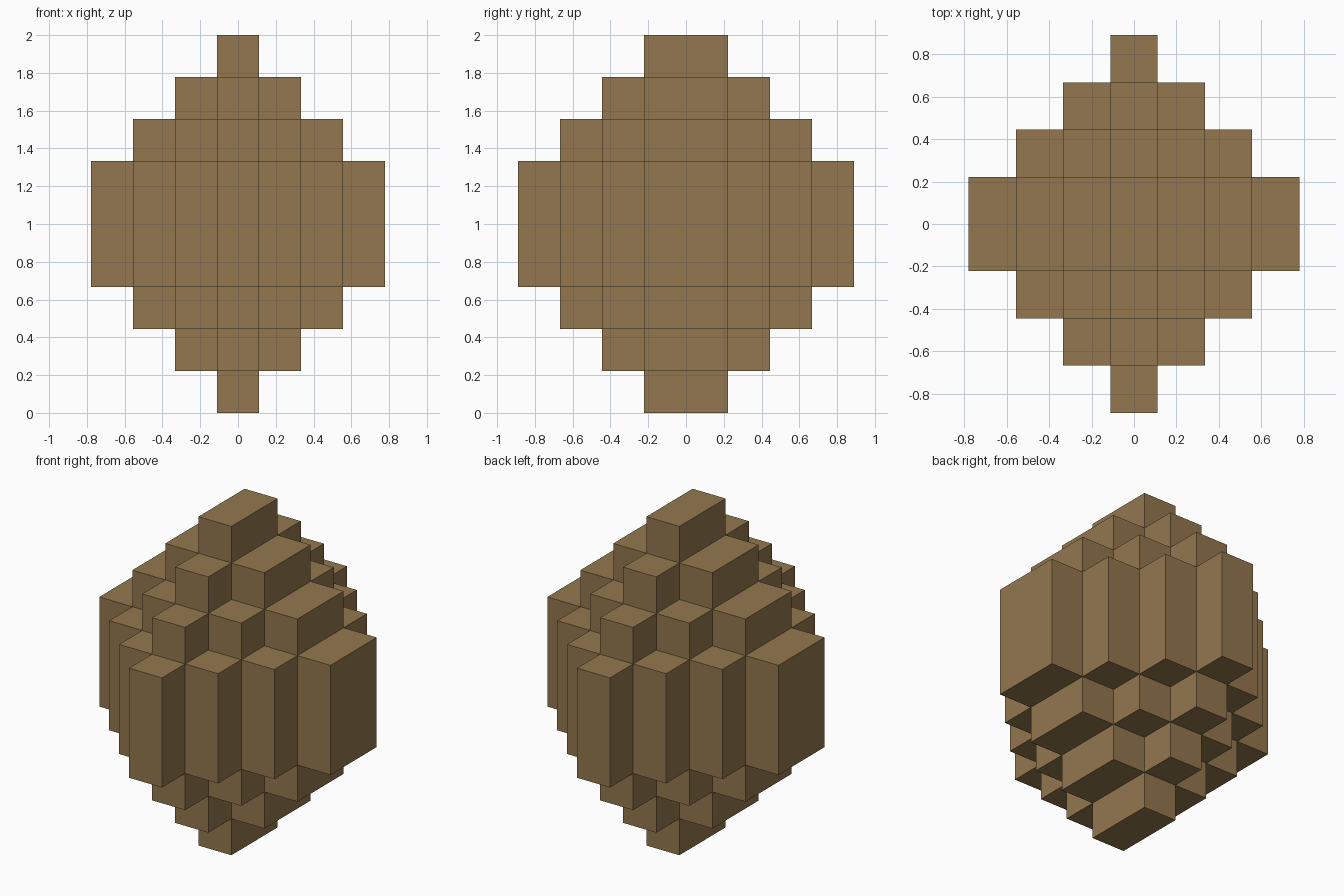
import bpy
import bmesh
from mathutils import Vector

old = bpy.data.objects.get("Cube")
if old:
    bpy.data.objects.remove(old, do_unlink=True)

U = 2 / 9          # block size
REACH = 3          # steps from the middle to each tip
WAIST = 1.5        # half height of the outermost columns, in blocks

brown = bpy.data.materials.new("earth_brown")
brown.use_nodes = True
colour = (0.29, 0.185, 0.077, 1)
brown.diffuse_color = colour
brown.node_tree.nodes["Principled BSDF"].inputs["Base Color"].default_value = colour


def half_height(x, y):
    """Half height of the column centred at x, y (0 when there is none)."""
    steps = REACH - round(abs(x) + abs(y) - 0.5)
    return WAIST + steps if steps >= 0 else 0


bm = bmesh.new()


def quad(centre, a, b):
    corners = [centre - a - b, centre + a - b, centre + a + b, centre - a + b]
    bm.faces.new([bm.verts.new(c * U) for c in corners])


# Stepped body: column ends, then the walls where a neighbour is shorter
columns = [(i, j + 0.5) for i in range(-REACH, REACH + 1)
           for j in range(-REACH - 1, REACH + 1)]
for x, y in columns:
    h = half_height(x, y)
    if not h:
        continue
    for s in (-1, 1):
        quad(Vector((x, y, s * h)), Vector((0.5, 0, 0)), Vector((0, s * 0.5, 0)))
    for dx, dy in ((1, 0), (-1, 0), (0, 1), (0, -1)):
        low = half_height(x + dx, y + dy)
        if low >= h:
            continue
        side = Vector((-dy, dx, 0)) / 2
        spans = [(low, h), (-h, -low)] if low else [(-h, h)]
        for z0, z1 in spans:
            middle = Vector((x + dx / 2, y + dy / 2, (z0 + z1) / 2))
            quad(middle, side, Vector((0, 0, (z1 - z0) / 2)))

# Weld into one closed shell and merge coplanar neighbours
bmesh.ops.remove_doubles(bm, verts=bm.verts[:], dist=0.001)
bmesh.ops.dissolve_limit(bm, angle_limit=0.01, verts=bm.verts[:], edges=bm.edges[:])
bmesh.ops.recalc_face_normals(bm, faces=bm.faces[:])

mesh = bpy.data.meshes.new("stepped_block_body")
bm.to_mesh(mesh)
bm.free()
mesh.materials.append(brown)
body = bpy.data.objects.new("stepped_block_body", mesh)
body.location.z = 1
bpy.context.collection.objects.link(body)
